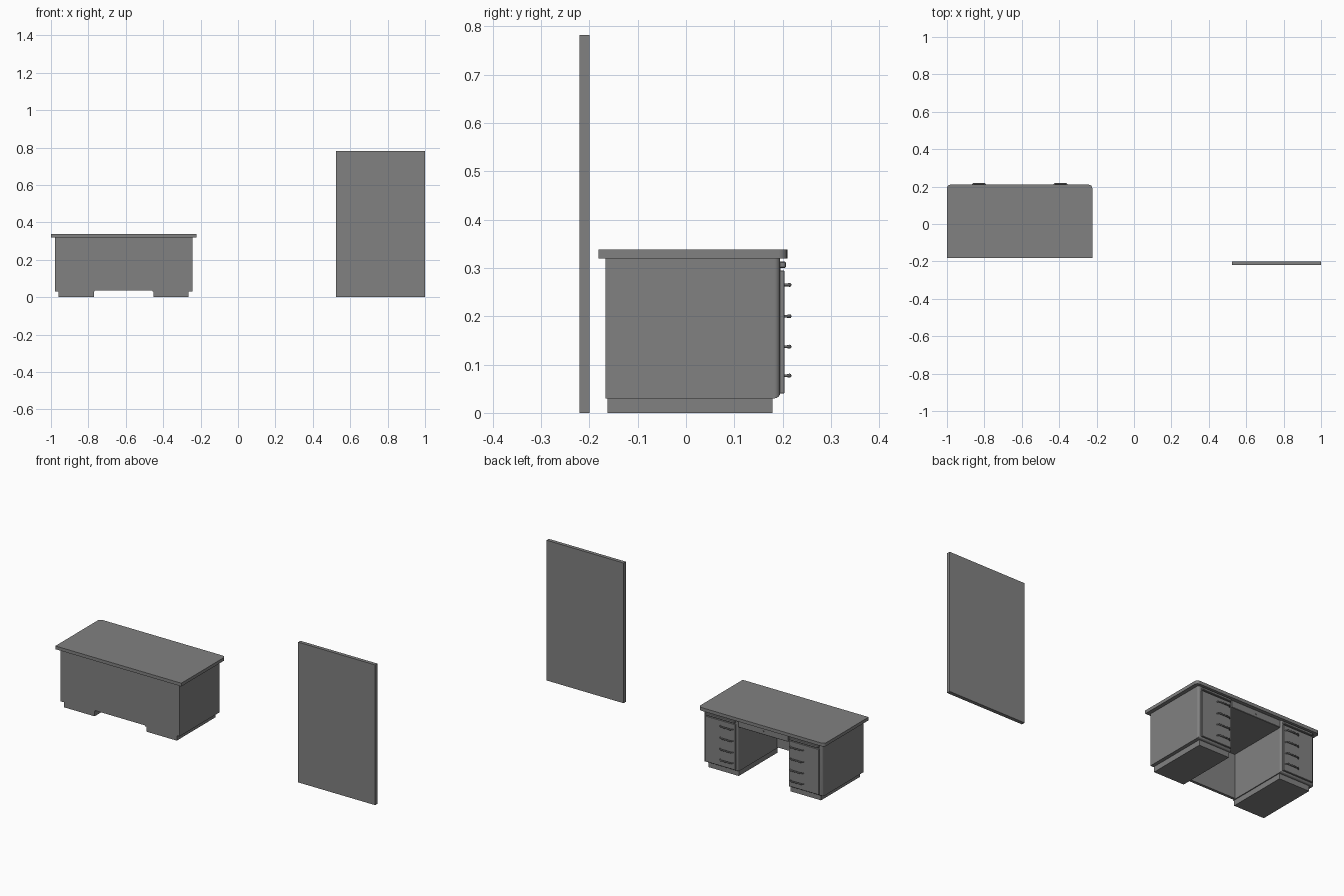
import bpy, bmesh, math

if "Cube" in bpy.data.objects:
    bpy.data.objects.remove(bpy.data.objects["Cube"])

CX = -0.611  # desk centre line


def finish(name, bm):
    mesh = bpy.data.meshes.new(name)
    bmesh.ops.recalc_face_normals(bm, faces=bm.faces)
    bm.to_mesh(mesh)
    bm.free()
    ob = bpy.data.objects.new(name, mesh)
    bpy.context.collection.objects.link(ob)
    bpy.ops.object.select_all(action='DESELECT')
    ob.select_set(True)
    bpy.context.view_layer.objects.active = ob
    bpy.ops.object.shade_smooth_by_angle(angle=math.radians(35))
    mod = ob.modifiers.new("flat_sides", 'WEIGHTED_NORMAL')
    mod.keep_sharp = True
    return ob


def box(name, x, y, z, radius=0, pick=None, segments=4):
    """Box from ranges; edges accepted by pick are rounded."""
    bm = bmesh.new()
    bmesh.ops.create_cube(bm, size=1)
    for v in bm.verts:
        v.co = [r[0] + (c + 0.5) * (r[1] - r[0]) for c, r in zip(v.co, (x, y, z))]
    if radius:
        edges = [e for e in bm.edges if pick is None or pick(e)]
        bmesh.ops.bevel(bm, geom=edges, offset=radius, segments=segments,
                        profile=0.5, affect='EDGES')
    return finish(name, bm)


def back_upright(e):
    a, b = e.verts
    return abs(a.co.z - b.co.z) > 1e-4 and a.co.y > 0


def drawer_side(e):
    low = all(v.co.y > 0 and v.co.z < 0.1 for v in e.verts)
    return low or back_upright(e)


def span(side, a, b):
    return sorted((CX + side * a, CX + side * b))


def handle(name, cx, z):
    """Slim bar pull whose ends bend back to the drawer front."""
    curve = bpy.data.curves.new(name, 'CURVE')
    curve.dimensions = '3D'
    curve.bevel_depth = 0.0042
    curve.bevel_resolution = 2
    curve.use_fill_caps = True
    pts = [(-0.04, 0.203, 0.7), (-0.037, 0.209, 0.7), (-0.03, 0.2145, 1),
           (0.03, 0.2145, 1), (0.037, 0.209, 0.7), (0.04, 0.203, 0.7)]
    sp = curve.splines.new('POLY')
    sp.points.add(len(pts) - 1)
    for p, (dx, y, r) in zip(sp.points, pts):
        p.co = (cx + dx, y, z, 1)
        p.radius = r
    ob = bpy.data.objects.new(name, curve)
    bpy.context.collection.objects.link(ob)


# Desk top with rounded corners on the drawer side
box("desk_top", (-1, -0.223), (-0.181, 0.21), (0.32, 0.338), 0.018, back_upright)

# Pedestals, plinths, drawer fronts and pulls, mirrored about the desk centre
for side, label in ((-1, "left"), (1, "right")):
    box(label + "_pedestal", span(side, 0.155, 0.367), (-0.167, 0.195),
        (0.03, 0.32), 0.012, drawer_side)
    box(label + "_plinth", span(side, 0.16, 0.3475), (-0.163, 0.179), (0, 0.031))
    box(label + "_pullout_board", span(side, 0.167, 0.348), (0.15, 0.207),
        (0.30, 0.313), 0.002, None, 1)
    box(label + "_drawer_front", span(side, 0.165, 0.35), (0.19, 0.204),
        (0.04, 0.295), 0.0015, None, 1)
    for i, hz in enumerate((0.077, 0.137, 0.2, 0.265)):
        handle(f"{label}_handle_{i + 1}", CX + side * 0.2175, hz)

# Modesty panel and centre drawer
box("modesty_panel", (CX - 0.17, CX + 0.17), (-0.167, -0.152), (0.035, 0.32))
box("centre_drawer_case", (CX - 0.16, CX + 0.16), (-0.155, 0.18), (0.28, 0.32))
box("centre_drawer_front", (CX - 0.154, CX + 0.154), (0.175, 0.193), (0.279, 0.319),
    0.002, None, 1)

# Centre drawer lock
bpy.ops.mesh.primitive_cylinder_add(vertices=20, radius=0.005, depth=0.008,
                                    location=(CX, 0.192, 0.298),
                                    rotation=(math.pi / 2, 0, 0))
bpy.context.object.name = "drawer_lock"
bpy.ops.object.shade_smooth_by_angle()

# Free-standing upright board
box("upright_board", (0.525, 1.0), (-0.22, -0.2), (0, 0.782))

# Dark grey finish
dark = bpy.data.materials.new("dark_grey")
dark.diffuse_color = (0.22, 0.22, 0.22, 1)
dark.use_nodes = True
dark.node_tree.nodes["Principled BSDF"].inputs["Base Color"].default_value = dark.diffuse_color
for ob in bpy.data.objects:
    ob.data.materials.append(dark)
